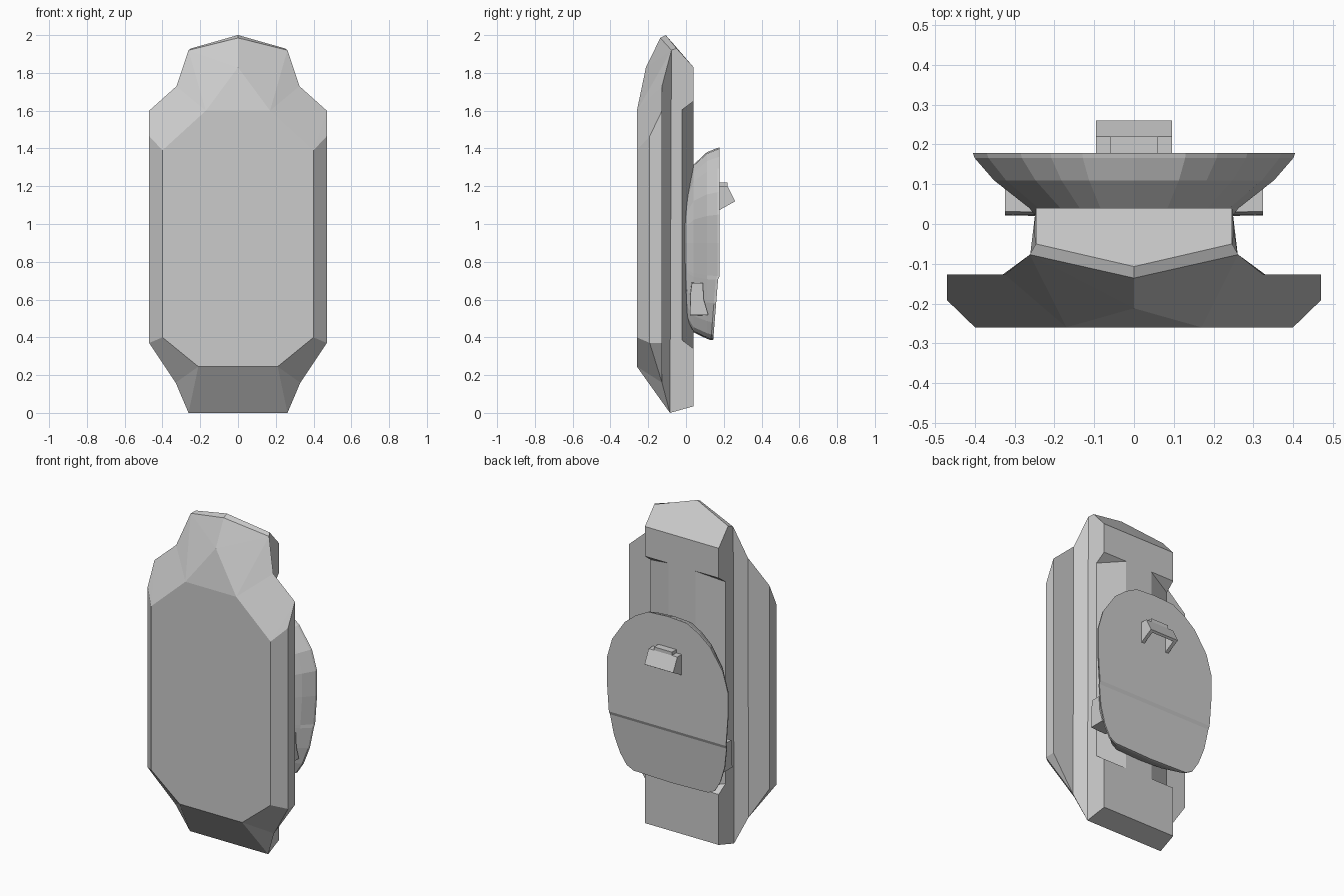
import bpy, bmesh, math

if "Cube" in bpy.data.objects:
    bpy.data.objects.remove(bpy.data.objects["Cube"])


def finish(bm, name):
    bmesh.ops.remove_doubles(bm, verts=bm.verts, dist=0.0005)
    bmesh.ops.recalc_face_normals(bm, faces=bm.faces)
    me = bpy.data.meshes.new(name)
    bm.to_mesh(me)
    bm.free()
    ob = bpy.data.objects.new(name, me)
    bpy.context.collection.objects.link(ob)
    return ob


def prism(name, profile, x0, x1, inset=0.0):
    """Extrude a (y, z) profile along x; inset shrinks the x1 end."""
    bm = bmesh.new()
    cy = sum(p[0] for p in profile) / len(profile)
    cz = sum(p[1] for p in profile) / len(profile)
    k = 1 - inset
    a = [bm.verts.new((x0, y, z)) for y, z in profile]
    b = [bm.verts.new((x1, cy + (y - cy) * k, cz + (z - cz) * k)) for y, z in profile]
    bm.faces.new(a)
    bm.faces.new(b[::-1])
    n = len(a)
    for i in range(n):
        j = (i + 1) % n
        bm.faces.new((a[i], b[i], b[j], a[j]))
    return finish(bm, name)


# Main slab with spine: one half described by named corners, then mirrored
P = {
    # front panel
    'g0': (0, -.26, .245), 'f0': (.21, -.26, .245), 'f1': (.40, -.26, .40),
    'f2': (.40, -.26, 1.39), 'f3': (.17, -.26, 1.60), 'g1': (0, -.26, 1.60),
    'fc': (0, -.212, 1.83),
    # outer sides and shoulders
    's0': (.47, -.192, .37), 's1': (.47, -.192, 1.465),
    'b0': (.47, -.127, .37), 'b1': (.47, -.127, 1.60),
    'h0': (.33, -.127, .16), 'h1': (.325, -.127, 1.73),
    # spine root and crown
    'k0': (.262, -.085, 0), 'k1': (.262, -.077, 1.92), 'kk': (.247, -.05, 1.93),
    'kc': (0, -.085, 0), 'c': (0, -.136, 1.985), 'cc': (0, -.107, 2.0),
    # spine back and its wedge recess
    'B0': (.247, .04, .035), 'B1': (.247, .04, 1.83),
    'd0': (0, .04, .035), 'd1': (0, .04, 1.83),
    'n0': (.247, .04, .34), 'n1': (.247, .04, 1.65),
    'm0': (.09, .04, .34), 'm1': (.09, .04, 1.65),
    'p0': (.252, -.02, .385), 'p1': (.252, -.02, 1.605),
}
F = ['g0 f0 f1 f2 f3 g1', 'g1 f3 fc', 'f1 s0 s1 f2', 's0 b0 b1 s1',
     'f0 h0 s0 f1', 's0 h0 b0', 'f0 k0 h0', 'g0 kc k0 f0',
     'f2 s1 b1', 'f2 b1 h1 f3', 'f3 h1 k1', 'f3 k1 fc', 'fc k1 c',
     'c k1 kk cc', 'cc kk B1 d1', 'b0 h0 h1 b1', 'h0 k0 k1 h1',
     'k0 B0 n0 p0 p1 n1 B1 kk k1', 'kc d0 B0 k0',
     'd0 B0 n0 m0 m1 n1 B1 d1', 'm0 p0 p1 m1', 'n1 m1 p1', 'n0 m0 p0']
bm = bmesh.new()
for sx in (1, -1):
    vs = {k: bm.verts.new((x * sx, y, z)) for k, (x, y, z) in P.items()}
    for f in F:
        bm.faces.new([vs[k] for k in f.split()])
finish(bm, 'main_slab')

# Bowl-shaped rear pod: rings of one outline, shrinking towards the front
half = [(.13, 1.397), (.21, 1.355), (.285, 1.295), (.37, 1.17), (.405, 1.05),
        (.405, .9), (.392, .725), (.39, .705), (.37, .58), (.335, .48),
        (.295, .415), (.25, .392)]
outline = [(0, 1.405)] + half + [(0, .385)] + [(-x, z) for x, z in reversed(half)]
CZ = .9


def back_y(z):
    return .178 if z > .72 else .17 - (.71 - z) * .08


# (depth, x scale, upper z scale, lower z scale); None = follow the back face
rings = [(None, 1, 1, 1), (None, .99, .995, 1), (.11, .87, .95, .985),
         (.04, .65, .82, .92), (.005, .58, .6, .8), (-.012, .5, .4, .3)]
bm = bmesh.new()
loops = []
for r, (d, kx, ku, kl) in enumerate(rings):
    loop = []
    for x, z in outline:
        y = back_y(z) - .012 * r if d is None else d
        loop.append(bm.verts.new((x * kx, y, CZ + (z - CZ) * (ku if z > CZ else kl))))
    loops.append(loop)
n = len(outline)
for a, b in zip(loops, loops[1:]):
    for i in range(n):
        j = (i + 1) % n
        bm.faces.new((a[i], a[j], b[j], b[i]))
bm.faces.new(loops[-1])
bk = loops[0]
up = [i for i in range(n) if outline[i][1] > .72]
lo = [i for i in range(n) if outline[i][1] < .72]
bm.faces.new([bk[i] for i in up if i > n // 2] + [bk[i] for i in up if i < n // 2])
bm.faces.new([bk[i] for i in lo])
bm.faces.new((bk[7], bk[8], bk[n - 8], bk[n - 7]))
finish(bm, 'rear_pod')

# Side lugs low on the pod
lug = [(.03, .69), (.09, .69), (.095, .60), (.12, .515), (.02, .515), (.022, .63)]
for sx, side in ((1, 'right'), (-1, 'left')):
    prism('side_lug_' + side, lug, .22 * sx, .325 * sx, .04)

# Hooded grip on the pod back
prism('grip_stub', [(.17, 1.19), (.17, 1.22), (.22, 1.22), (.22, 1.19)], -.06, .06)
prism('grip_hood', [(.17, 1.2), (.22, 1.2), (.26, 1.12), (.247, 1.112),
                    (.21, 1.175), (.17, 1.175)], -.092, .092)
for sx, side in ((1, 'right'), (-1, 'left')):
    prism('grip_cheek_' + side, [(.17, 1.2), (.22, 1.2), (.26, 1.12), (.17, 1.07)],
          .075 * sx, .096 * sx)
